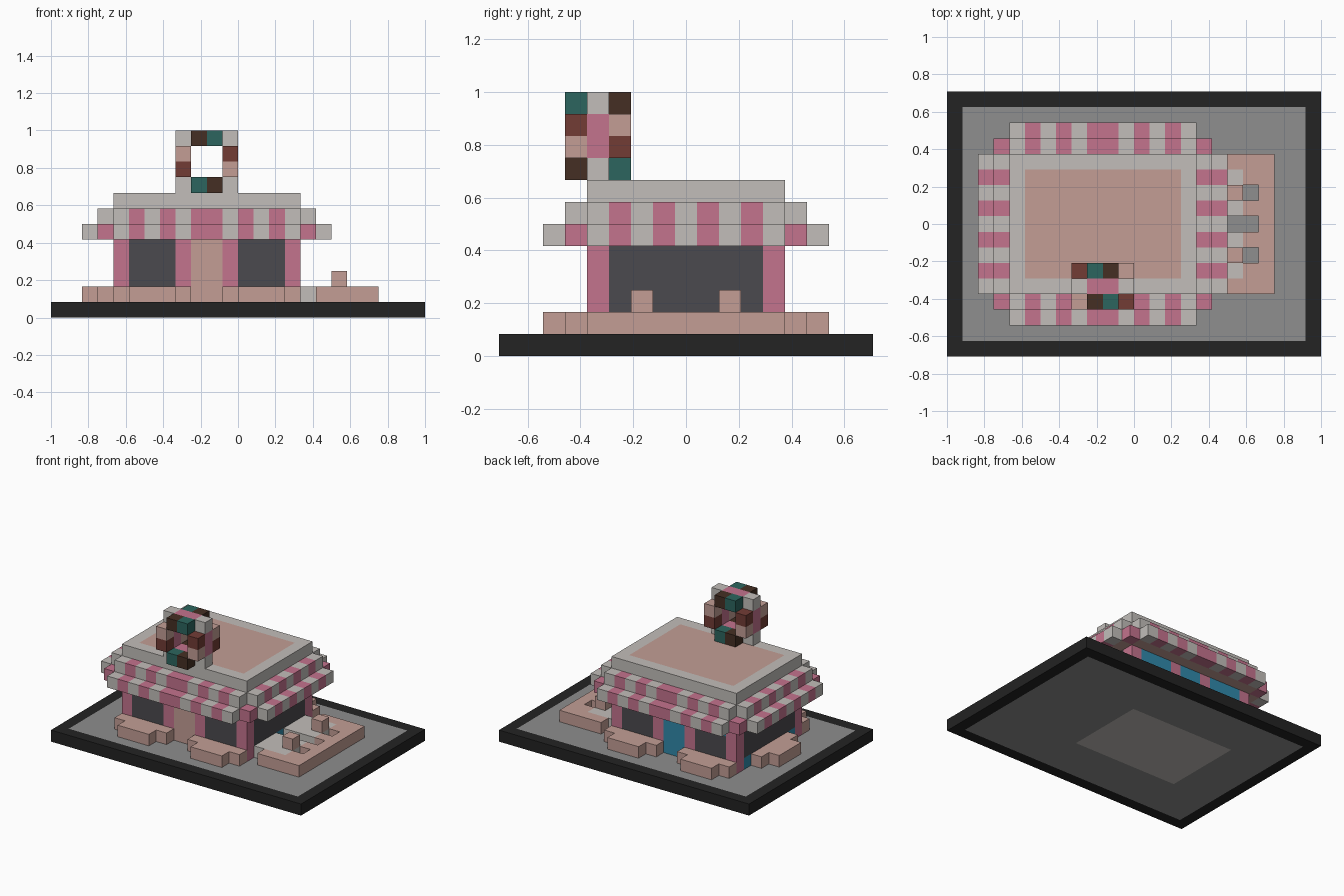
import bpy, bmesh
from mathutils import Vector

if "Cube" in bpy.data.objects:
    bpy.data.objects.remove(bpy.data.objects["Cube"], do_unlink=True)

U = 1 / 12                                # one block
ORIGIN = Vector((-1, -8.5 * U, 0))        # block (0, 0, 0) corner


def make_material(name, hex_code):
    rgb = [int(hex_code[n:n + 2], 16) / 255 for n in (0, 2, 4)]
    color = [c / 12.92 if c < 0.04 else ((c + 0.055) / 1.055) ** 2.4 for c in rgb] + [1]
    mat = bpy.data.materials.new(name)
    mat.use_nodes = True
    mat.diffuse_color = color
    mat.node_tree.nodes["Principled BSDF"].inputs["Base Color"].default_value = color
    return mat


PALETTE = {
    "black": "232323", "grey": "8E8E8E", "pale_pink": "C39E95", "pink": "C4738D",
    "white": "C2BEBA", "charcoal": "4B4A4E", "blue": "3089AA", "teal": "2C655E",
    "dark_brown": "452F24", "red_brown": "723C35",
}
MATS = {name: make_material(name, code) for name, code in PALETTE.items()}
AXES = [Vector(a) for a in ((1, 0, 0), (0, 1, 0), (0, 0, 1))]


def build(name, cells):
    """Turn a dict of block -> colour into one mesh with only its outer faces."""
    used = sorted(set(cells.values()))
    bm = bmesh.new()
    for cell, color in cells.items():
        mid = Vector(cell) + Vector((0.5, 0.5, 0.5))
        for n, axis in enumerate(AXES):
            for sign in (-1, 1):
                step = axis * sign
                if tuple(int(a + b) for a, b in zip(cell, step)) in cells:
                    continue
                p, q = AXES[(n + 1) % 3] / 2, AXES[(n + 2) % 3] / 2
                ring = [-p - q, p - q, p + q, q - p][::sign]
                face = bm.faces.new([bm.verts.new(ORIGIN + (mid + step / 2 + r) * U) for r in ring])
                face.material_index = used.index(color)
    bmesh.ops.remove_doubles(bm, verts=bm.verts, dist=0.001)
    mesh = bpy.data.meshes.new(name)
    bm.to_mesh(mesh)
    bm.free()
    for color in used:
        mesh.materials.append(MATS[color])
    obj = bpy.data.objects.new(name, mesh)
    bpy.context.collection.objects.link(obj)
    return obj


def block(i, j, k, color):
    """Blocks in half-open ranges; color is a name or a rule giving a name or None."""
    cells = {}
    for x in range(*i):
        for y in range(*j):
            for z in range(*k):
                c = color(x, y, z) if callable(color) else color
                if c:
                    cells[x, y, z] = c
    return cells


# Base slab with dark rim and pale floor under the shop
def base_color(x, y, z):
    if x in (0, 23) or y in (0, 16):
        return "black"
    return "white" if 5 <= x <= 14 and 5 <= y <= 11 else "grey"


build("base", block((0, 24), (0, 17), (0, 1), base_color))


# Shop walls: pink posts, dark windows, front door and blue back door
def wall_color(x, y, z):
    front_back, side = y in (4, 12), x in (4, 15)
    if not (front_back or side):
        return None
    if front_back and x in (4, 8, 11, 15):
        return "pink"
    if front_back and x in (9, 10):
        return "pale_pink" if y == 4 else "blue"
    if z == 1 or (y == 12 and z == 4):
        return "blue"
    return "charcoal"


build("walls", block((4, 16), (4, 13), (1, 5), wall_color))


# Striped awning in two stepped rings
def stripe(x, y):
    if 4 <= x <= 15:
        return "pink" if x in (5, 7, 9, 10, 12, 14) else "white"
    return "pink" if y % 2 else "white"


def lower_ring(x, y, z):
    across, along = 4 <= x <= 15, 4 <= y <= 12
    if x in (3, 16) and y in (3, 13):
        return "pink"
    if (across and y in (2, 14)) or (along and x in (2, 17)):
        return stripe(x, y)
    if (across and 3 <= y <= 13) or (along and 3 <= x <= 16):
        return "pale_pink"
    return None


def upper_ring(x, y, z):
    across, along = 4 <= x <= 15, 4 <= y <= 12
    return stripe(x, y) if across != along else None


build("awning_lower", block((2, 18), (2, 15), (5, 6), lower_ring))
build("awning_upper", block((3, 17), (3, 14), (6, 7), upper_ring))

# Roof with a pale centre panel
build("roof", block((4, 16), (4, 13), (7, 8),
                    lambda x, y, z: "pale_pink" if 5 <= x <= 14 and 5 <= y <= 11 else "white"))

# Stepped planters beside the doors and on the right-hand wall
for face, inner, outer in (("front", 3, 2), ("back", 13, 14)):
    for side, start in (("left", 11), ("right", 4)):
        bed = block((start, start + 5), (inner, inner + 1), (1, 2), "pale_pink")
        bed |= block((start + 1, start + 4), (outer, outer + 1), (1, 2), "pale_pink")
        build(f"{face}_{side}_planter", bed)
build("side_planter", block((3, 4), (6, 11), (1, 2), "pale_pink")
      | block((2, 3), (7, 10), (1, 2), "pale_pink"))


# Patio with sunken spots and a path to the wall
def patio_color(x, y, z):
    if (x == 19 and y in (6, 10)) or (y == 8 and x <= 19):
        return None
    if x < 18 and not 21 - x <= y <= x - 5 and not 5 <= y <= 11:
        return None
    return "white" if x <= 18 and 5 <= y <= 11 else "pale_pink"


build("patio", block((16, 21), (4, 13), (1, 2), patio_color))
for name, row in (("front_stool", 6), ("back_stool", 10)):
    build(name, block((18, 19), (row, row + 1), (2, 3), "pale_pink"))


# Ring sign on the roof: sprinkled faces around a pink and white core
def sign_color(x, y, z):
    edge_x, edge_z = x in (8, 11), z in (8, 11)
    if not (edge_x or edge_z):
        return None
    if y == 4:
        return "white" if edge_x and edge_z else "pink"
    if edge_x and edge_z:
        return None
    if y == 5:
        x = 19 - x
    if edge_z:
        return "dark_brown" if (x == 9) == (z == 11) else "teal"
    return "pale_pink" if (x == 8) == (z == 10) else "red_brown"


build("ring_sign", block((8, 12), (3, 6), (8, 12), sign_color))
